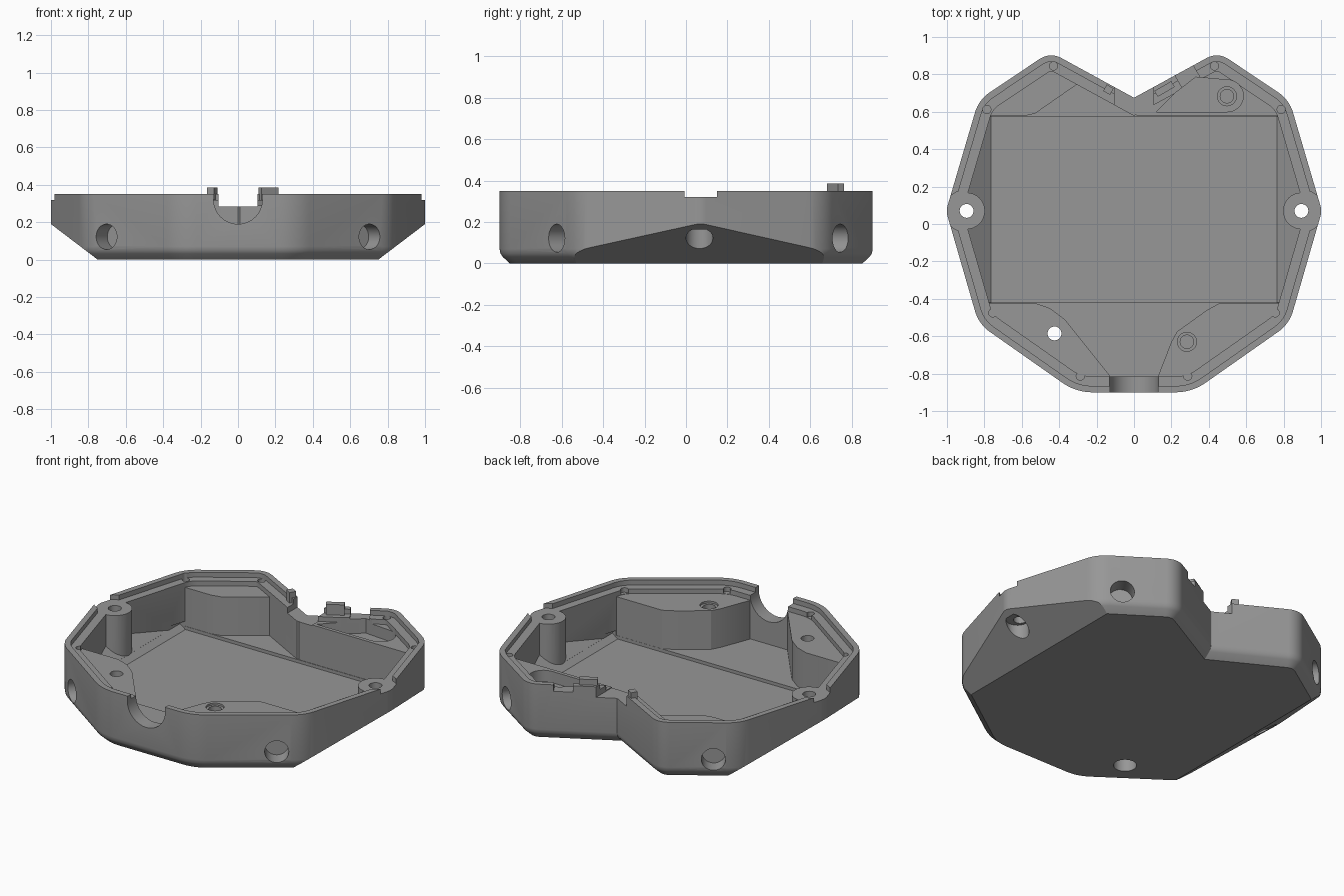
import bpy, bmesh, math
from mathutils import Vector, Matrix

old = bpy.data.objects.get("Cube")
if old:
    bpy.data.objects.remove(old)

grey = bpy.data.materials.new("mid grey plastic")
grey.use_nodes = True
grey.diffuse_color = (0.31, 0.31, 0.31, 1)
grey.node_tree.nodes["Principled BSDF"].inputs["Base Color"].default_value = grey.diffuse_color

# Outline corners with their rounding radius, right half, front to back
HALF = [(0.31, -0.9, 0.28), (0.83, -0.535, 0.2), (1.005, 0.07, 0.1),
        (0.83, 0.665, 0.2), (0.448, 0.92, 0.11)]
OUTLINE = HALF + [(0, 0.675, 0.004)] + [(-x, y, r) for x, y, r in reversed(HALF)]


def ring(inset, steps=8):
    """Rounded outline moved inward by inset."""
    pts = [Vector(p[:2]) for p in OUTLINE]
    n = len(pts)
    moved = []
    for i, p in enumerate(pts):
        a, b = (p - pts[i - 1]).normalized(), (pts[(i + 1) % n] - p).normalized()
        na, nb = Vector((-a.y, a.x)), Vector((-b.y, b.x))
        moved.append(p + (na + nb) * inset / (1 + na.dot(nb)))
    loop = []
    for i, p in enumerate(moved):
        a, b = (p - moved[i - 1]).normalized(), (moved[(i + 1) % n] - p).normalized()
        turn = math.copysign(1, a.cross(b))
        r = max(OUTLINE[i][2] - inset, 0.004)
        t = r * math.tan(a.angle(b) / 2)
        centre = p - a * t + Vector((-a.y, a.x)) * r * turn
        start = p - a * t - centre
        for k in range(steps + 1):
            loop.append(centre + Matrix.Rotation(a.angle(b) * k / steps * turn, 2) @ start)
    return loop


def finish(bm, name):
    bmesh.ops.recalc_face_normals(bm, faces=bm.faces)
    mesh = bpy.data.meshes.new(name)
    bm.to_mesh(mesh)
    bm.free()
    mesh.materials.append(grey)
    ob = bpy.data.objects.new(name, mesh)
    bpy.context.collection.objects.link(ob)
    return ob


def loft(name, layers):
    """Solid through stacked loops, given as (points, height)."""
    bm = bmesh.new()
    rows = [[bm.verts.new((p[0], p[1], z)) for p in pts] for pts, z in layers]
    n = len(rows[0])
    for low, high in zip(rows, rows[1:]):
        for i in range(n):
            j = (i + 1) % n
            bm.faces.new((low[i], low[j], high[j], high[i]))
    bm.faces.new(rows[0])
    bm.faces.new(rows[-1])
    return finish(bm, name)


def prism(name, pts, z0, z1):
    return loft(name, [(pts, z0), (pts, z1)])


def box(name, centre, size, turn=0):
    bm = bmesh.new()
    m = (Matrix.Translation(centre) @ Matrix.Rotation(math.radians(turn), 4, 'Z')
         @ Matrix.Diagonal((*size, 1)))
    bmesh.ops.create_cube(bm, size=1, matrix=m)
    return finish(bm, name)


def rod(name, centre, radius, length, axis=(0, 0, 1)):
    bm = bmesh.new()
    m = Matrix.Translation(centre) @ Vector(axis).to_track_quat('Z', 'Y').to_matrix().to_4x4()
    bmesh.ops.create_cone(bm, cap_ends=True, segments=32, radius1=radius, radius2=radius,
                          depth=length, matrix=m)
    return finish(bm, name)


def upright(name, x, y, radius, z0, z1):
    return rod(name, (x, y, (z0 + z1) / 2), radius, z1 - z0)


def cut(target, cutter):
    mod = target.modifiers.new("cut", 'BOOLEAN')
    mod.operation, mod.solver, mod.object = 'DIFFERENCE', 'EXACT', cutter
    bpy.context.view_layer.objects.active = target
    bpy.ops.object.modifier_apply(modifier=mod.name)
    bpy.data.objects.remove(cutter)


def cut_wedges(target, lift):
    """Slope the underside up towards both sides."""
    for s in (-1, 1):
        bm = bmesh.new()
        prof = [(0.71, -0.0304), (1.1, -0.0304), (1.1, 0.266)]
        ends = [[bm.verts.new((s * x, y, z + lift)) for x, z in prof] for y in (-1.2, 1.2)]
        for e in ends:
            bm.faces.new(e)
        for i in range(3):
            j = (i + 1) % 3
            bm.faces.new((ends[0][i], ends[0][j], ends[1][j], ends[1][i]))
        cut(target, finish(bm, "wedge"))


# Outer shell with softened bottom edge and sloped sides
shell = loft("enclosure_shell", [(ring(0.05), 0), (ring(0.015), 0.032),
                                 (ring(0.004), 0.048), (ring(0), 0.07), (ring(0), 0.35)])
cut_wedges(shell, 0)

# Cavity, leaving raised corner blocks and screw posts standing
cavity = prism("cavity", ring(0.085), 0.05, 0.5)
cut_wedges(cavity, 0.02)
blocks = {
    "front_right_block": [(1.1, -0.422), (0.46, -0.422), (0.39, -0.46), (0.23, -0.575),
                          (0.2, -0.63), (0.13, -0.81), (0.13, -1), (1.1, -1)],
    "front_left_block": [(-1.1, -0.422), (-0.53, -0.422), (-0.45, -0.45), (-0.37, -0.51),
                         (-0.13, -0.81), (-0.13, -1), (-1.1, -1)],
    "back_block": [(-1.1, 0.577), (-0.59, 0.577), (-0.53, 0.59), (-0.3, 0.75), (0.02, 0.578),
                   (1.1, 0.577), (1.1, 1), (-1.1, 1)],
}
for name, pts in blocks.items():
    cut(cavity, prism(name, pts, -0.1, 0.29))
for s in (-1, 1):
    cut(cavity, upright("side_post", s * 0.895, 0.07, 0.098, -0.1, 0.32))
cut(shell, cavity)

# Sunken rectangular floor
floor_pocket = box("floor_pocket", (0, 0.077, 0.055), (1.6, 0.996, 0.05))
cut_wedges(floor_pocket, 0.0195)
for s in (-1, 1):
    cut(floor_pocket, upright("side_post", s * 0.895, 0.07, 0.098, -0.1, 0.32))
cut(shell, floor_pocket)

# Stepped rim
cut(shell, prism("rim_step", ring(0.034), 0.32, 0.5))

# Side posts: rim gap, screw hole and counterbore
for s in (-1, 1):
    cut(shell, upright("rim_gap", s * 0.905, 0.07, 0.11, 0.32, 0.5))
    cut(shell, upright("screw_hole", s * 0.895, 0.07, 0.037, -0.1, 0.5))
    cut(shell, upright("screw_head", s * 0.91, 0.065, 0.065, -0.1, 0.165))

# Blind round sockets in the slanted walls
for s in (-1, 1):
    for x, y, nx, ny in ((0.70, -0.62, 0.57, -0.82), (0.71, 0.745, 0.56, 0.83)):
        cut(shell, rod("socket", (s * x, y, 0.122), 0.068, 0.2, (s * nx, ny, 0)))

# Corner reliefs in the rim step
for s in (-1, 1):
    for x, y in ((0.787, 0.612), (0.43, 0.845), (0.755, -0.475), (0.287, -0.813)):
        cut(shell, upright("relief", s * x, y, 0.022, 0.292, 0.5))

# Lever recess in the back right block
arc = [(0.5 + 0.085 * math.cos(a), 0.685 + 0.085 * math.sin(a))
       for a in [math.radians(-90 + 17 * k) for k in range(11)]]
cut(shell, prism("lever_recess", [(0.12, 0.6)] + arc + [(0.33, 0.785), (0.22, 0.7)], 0.22, 0.5))

# Block screw holes
for x, y, top in ((0.283, -0.63, 0.29), (0.497, 0.683, 0.22)):
    cut(shell, upright("pilot_rim", x, y, 0.051, top - 0.012, 0.4))
    cut(shell, upright("pilot_hole", x, y, 0.036, 0.08, 0.4))
cut(shell, upright("through_hole", -0.425, -0.585, 0.037, -0.1, 0.5))
cut(shell, upright("through_head", -0.425, -0.585, 0.065, -0.1, 0.12))

# Front cable opening: round bottom, straight top
cut(shell, rod("cable_round", (0, -0.9, 0.32), 0.13, 0.3, (0, 1, 0)))
cut(shell, box("cable_top", (0, -0.9, 0.42), (0.256, 0.3, 0.2)))

# Lowered back notch and rim slot beside it
cut(shell, box("back_notch", (0, 0.67, 0.385), (0.21, 0.25, 0.2)))
cut(shell, box("rim_slot", (0.28, 0.80, 0.41), (0.11, 0.12, 0.2), 30))

# Upright tabs beside the back notch
box("right_tab", (0.163, 0.722, 0.33), (0.105, 0.036, 0.11), 30)
box("left_tab", (-0.137, 0.718, 0.33), (0.042, 0.04, 0.11), -30)

# Smooth the rounded walls, keep edges sharp
bpy.context.view_layer.update()
shell.select_set(True)
bpy.context.view_layer.objects.active = shell
bpy.ops.object.shade_smooth_by_angle(angle=math.radians(25))
